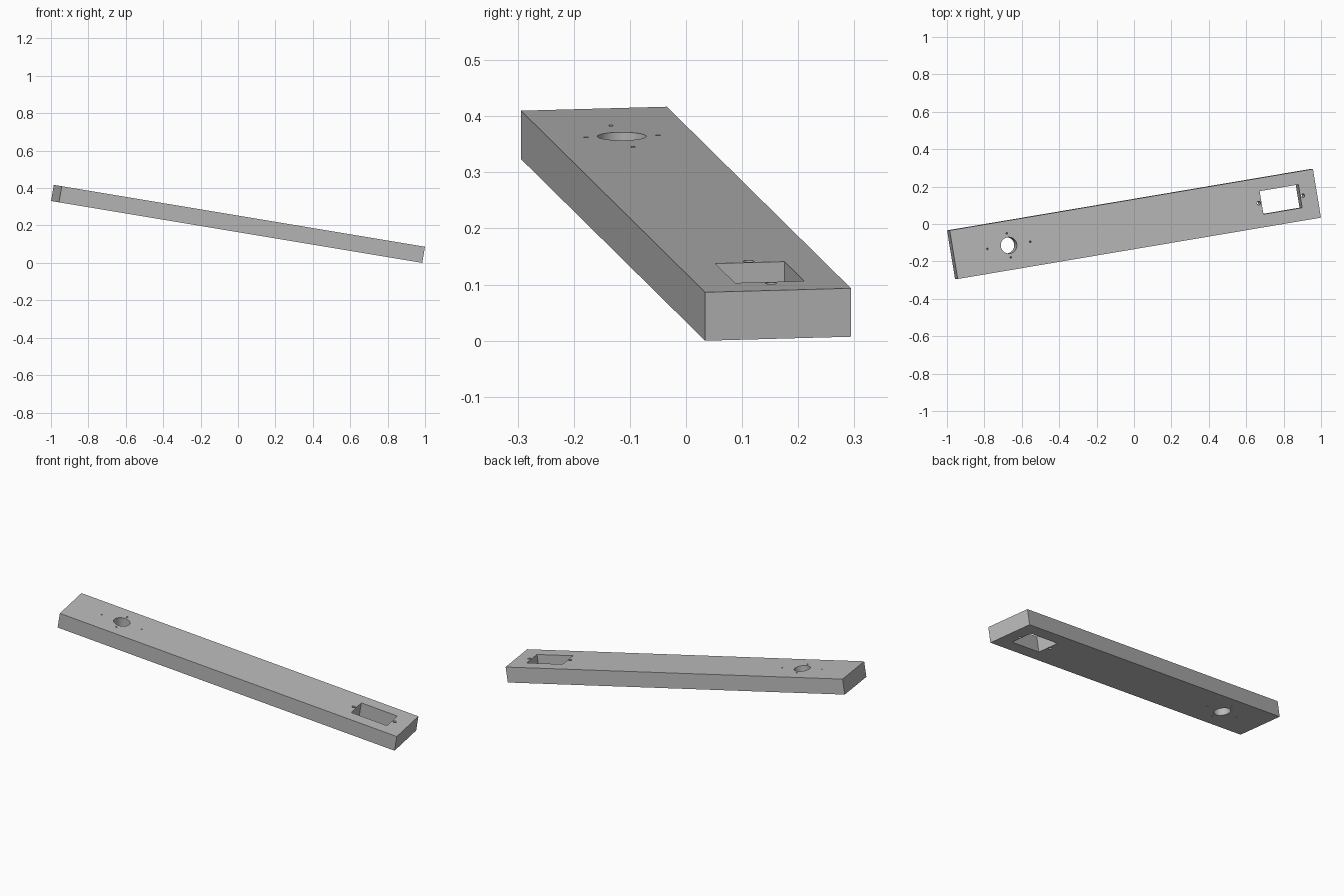
import bpy, bmesh, math
from mathutils import Matrix, Vector

cube = bpy.data.objects.get("Cube")
if cube:
    bpy.data.objects.remove(cube, do_unlink=True)

LENGTH, WIDTH, THICK = 1.996, 0.2635, 0.0875
TILT = math.radians(9.46)

grey = bpy.data.materials.new("plain_grey")
grey.use_nodes = True
colour = (0.5, 0.5, 0.5, 1)
grey.diffuse_color = colour
grey.node_tree.nodes["Principled BSDF"].inputs["Base Color"].default_value = colour


def add_box(bm, x, y, size):
    m = Matrix.Translation((x, y, 0)) @ Matrix.Diagonal(Vector((*size, 1)))
    bmesh.ops.create_cube(bm, size=1, matrix=m)


def add_drill(bm, x, y, radius, segments=24):
    bmesh.ops.create_cone(bm, cap_ends=True, segments=segments, radius1=radius,
                          radius2=radius, depth=THICK * 2,
                          matrix=Matrix.Translation((x, y, 0)))


def to_object(bm, name):
    mesh = bpy.data.meshes.new(name)
    bm.to_mesh(mesh)
    bm.free()
    mesh.materials.append(grey)
    ob = bpy.data.objects.new(name, mesh)
    bpy.context.collection.objects.link(ob)
    return ob


# Flat bar
bm = bmesh.new()
add_box(bm, 0, 0, (LENGTH, WIDTH, THICK))
arm = to_object(bm, "mounting_arm")

# Cutters: rectangular pocket with two screw holes, round bore with four
bm = bmesh.new()
SLOT, BORE = 0.80, -0.695
add_box(bm, SLOT, 0, (0.213, 0.125, THICK * 2))
add_drill(bm, BORE, 0, 0.0436, 64)
for side in (-1, 1):
    add_drill(bm, SLOT + side * 0.121, 0, 0.0098)
    add_drill(bm, BORE + side * 0.118, 0, 0.0045)
    add_drill(bm, BORE, side * 0.065, 0.0045)
cutter = to_object(bm, "hole_cutter")
cutter.hide_render = True

# Cut the holes right through
cut = arm.modifiers.new("holes", "BOOLEAN")
cut.operation = "DIFFERENCE"
cut.solver = "EXACT"
cut.object = cutter
bpy.ops.object.select_all(action="DESELECT")
arm.select_set(True)
bpy.context.view_layer.objects.active = arm
bpy.ops.object.modifier_apply(modifier=cut.name)
bpy.data.objects.remove(cutter, do_unlink=True)
bpy.ops.object.shade_smooth_by_angle(angle=math.radians(30))

# Turn and tilt the bar, then rest its lowest corner on the floor
arm.data.transform(Matrix.Rotation(TILT, 4, "Y") @ Matrix.Rotation(TILT, 4, "Z"))
lowest = min(v.co.z for v in arm.data.vertices)
arm.data.transform(Matrix.Translation((0, 0, -lowest)))
